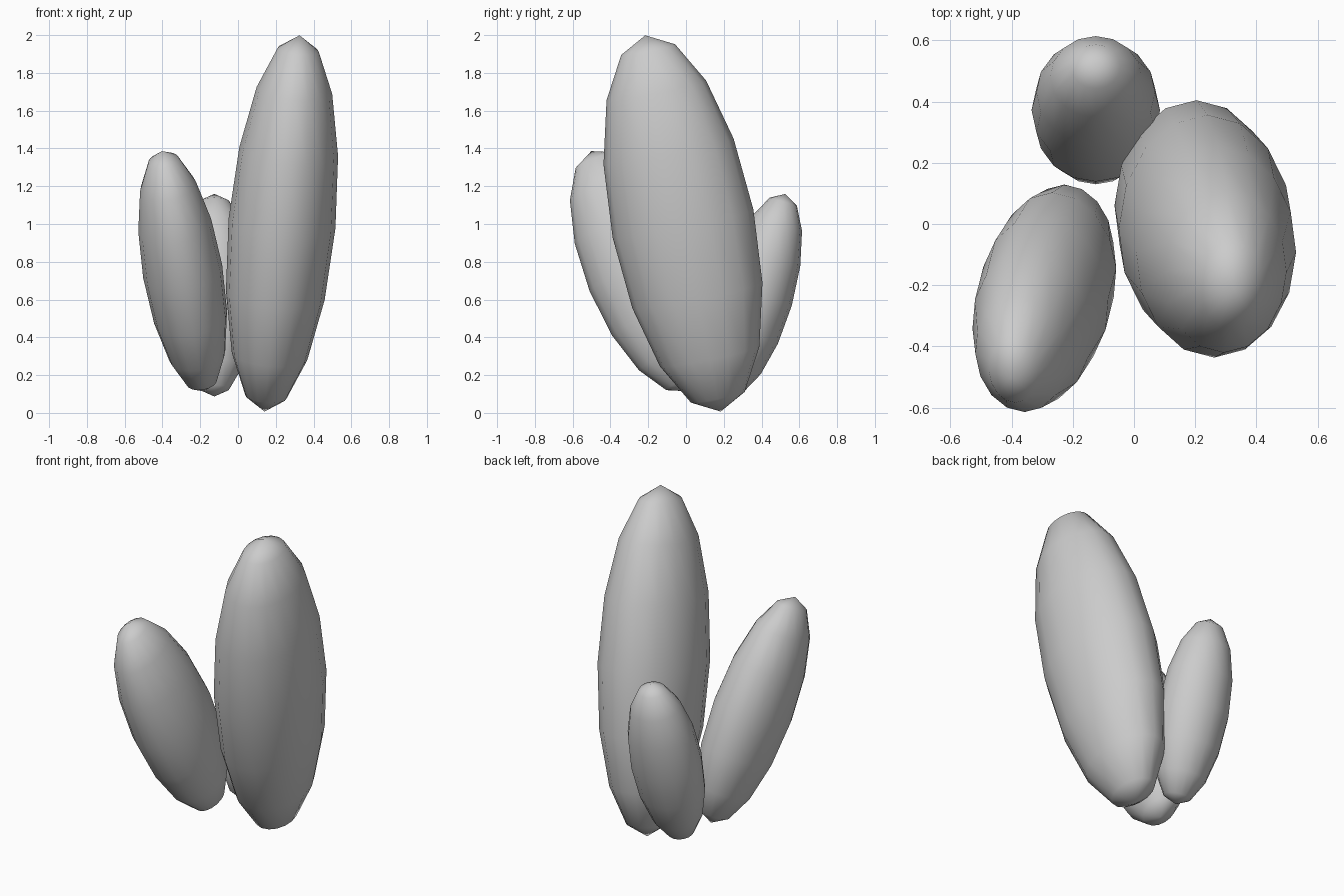
import bpy

if "Cube" in bpy.data.objects:
    bpy.data.objects.remove(bpy.data.objects["Cube"])


def pod(name, center, radii, tilt_x, tilt_y):
    """Tilted, stretched low-resolution sphere with smooth shading."""
    bpy.ops.mesh.primitive_uv_sphere_add(segments=16, ring_count=8, radius=1,
                                         location=center,
                                         rotation=(tilt_x, tilt_y, 0))
    obj = bpy.context.object
    obj.name = name
    obj.scale = radii
    bpy.ops.object.transform_apply(location=False, rotation=False, scale=True)
    bpy.ops.object.shade_smooth()
    return obj


# Three upright pods leaning outward from a shared base
pod("tall_pod", (0.233, -0.016, 1.003), (0.284, 0.38, 1.02), 0.197, 0.093)
pod("medium_pod", (-0.293, -0.243, 0.75), (0.212, 0.288, 0.695), 0.381, -0.171)
pod("small_pod", (-0.125, 0.372, 0.623), (0.21, 0.196, 0.558), -0.28, 0.0)
